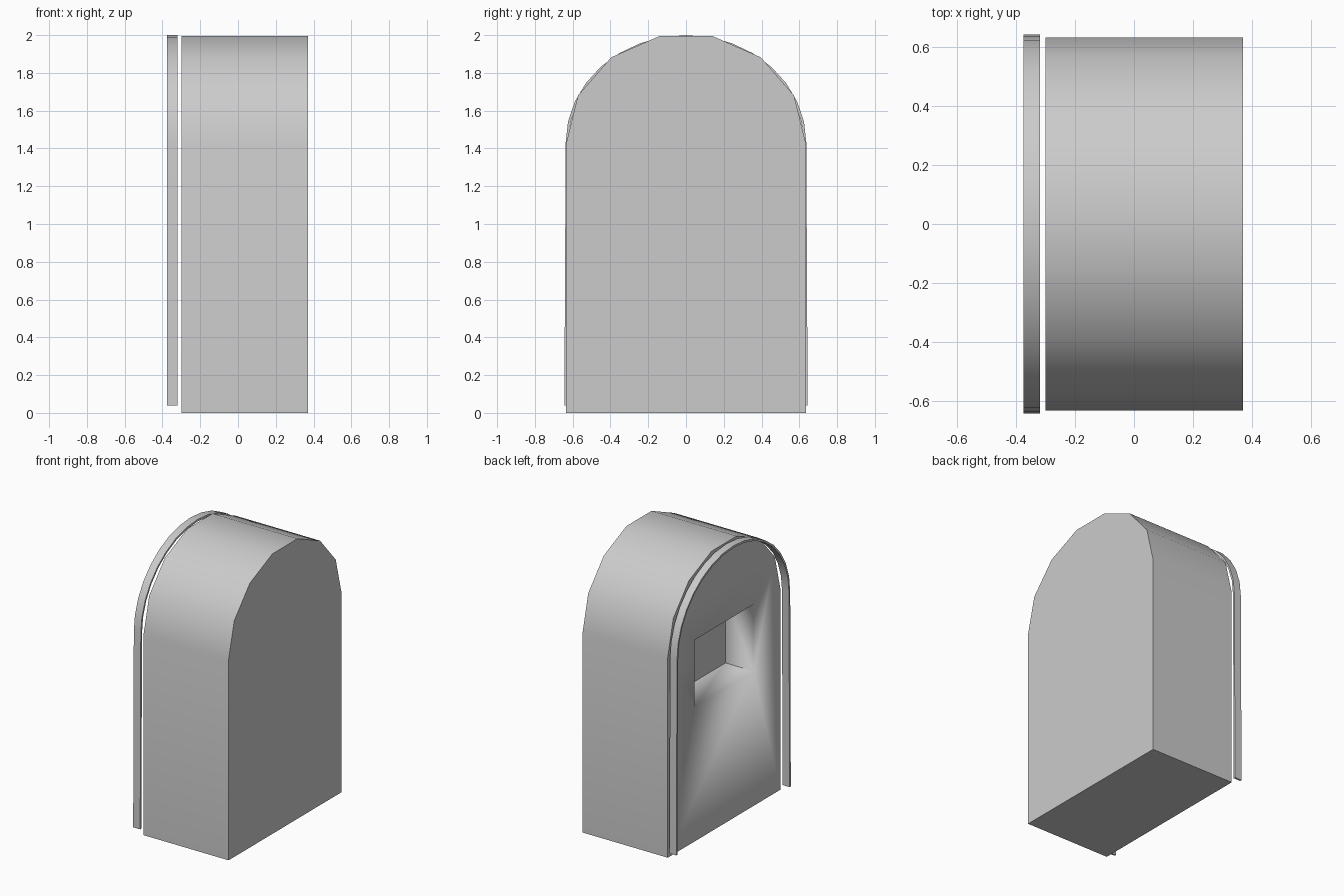
import bpy, bmesh, math

if "Cube" in bpy.data.objects:
    bpy.data.objects.remove(bpy.data.objects["Cube"])


def make_object(name, bm):
    bmesh.ops.recalc_face_normals(bm, faces=bm.faces)
    mesh = bpy.data.meshes.new(name)
    bm.to_mesh(mesh)
    bm.free()
    obj = bpy.data.objects.new(name, mesh)
    bpy.context.collection.objects.link(obj)
    bpy.ops.object.select_all(action='DESELECT')
    obj.select_set(True)
    bpy.context.view_layer.objects.active = obj
    bpy.ops.object.shade_smooth_by_angle(angle=math.radians(35))
    return obj


def arch(half_width, foot_width, z_foot, z_spring, rise, segments):
    """Arched outline as (y, z) points, foot to foot."""
    pts = [(foot_width, z_foot)]
    for i in range(segments + 1):
        a = math.pi * i / segments
        pts.append((half_width * math.cos(a), z_spring + rise * math.sin(a)))
    return pts + [(-foot_width, z_foot)]


def extrude_x(bm, face, depth):
    ret = bmesh.ops.extrude_face_region(bm, geom=[face], use_keep_orig=True)
    verts = [v for v in ret['geom'] if isinstance(v, bmesh.types.BMVert)]
    bmesh.ops.translate(bm, verts=verts, vec=(depth, 0, 0))


# Main body: seven-sided arch block
X0, X1 = -0.30, 0.37
bm = bmesh.new()
outline = arch(0.634, 0.634, 0.0, 1.43, 0.579, 7)
extrude_x(bm, bm.faces.new([bm.verts.new((X0, y, z)) for y, z in outline]), X1 - X0)
body = make_object("body", bm)

# Rectangular recess cut into the -x face
bm = bmesh.new()
corners = [(-0.33, 0.96), (0.33, 0.96), (0.33, 1.435), (-0.33, 1.435)]
extrude_x(bm, bm.faces.new([bm.verts.new((X0 - 0.1, y, z)) for y, z in corners]), 0.32)
cutter = make_object("recess_cutter", bm)
cut = body.modifiers.new("recess", 'BOOLEAN')
cut.operation = 'DIFFERENCE'
cut.solver = 'EXACT'
cut.object = cutter
bpy.context.view_layer.objects.active = body
bpy.ops.object.modifier_apply(modifier=cut.name)
bpy.data.objects.remove(cutter)

# Thin arched trim band standing just off the -x face
T = 0.014
bm = bmesh.new()
outer = arch(0.637, 0.644, 0.04, 1.43, 0.57, 16)
inner = arch(0.637 - T, 0.644 - T, 0.04, 1.43, 0.57 - T, 16)
ring = [[bm.verts.new((x, y, z)) for y, z in pts]
        for x, pts in ((-0.375, outer), (-0.32, outer), (-0.32, inner), (-0.375, inner))]
for k in range(4):
    a, b = ring[k], ring[(k + 1) % 4]
    for i in range(len(outer) - 1):
        bm.faces.new((a[i], a[i + 1], b[i + 1], b[i]))
for i in (0, -1):
    bm.faces.new([r[i] for r in ring])
make_object("arch_trim", bm)
